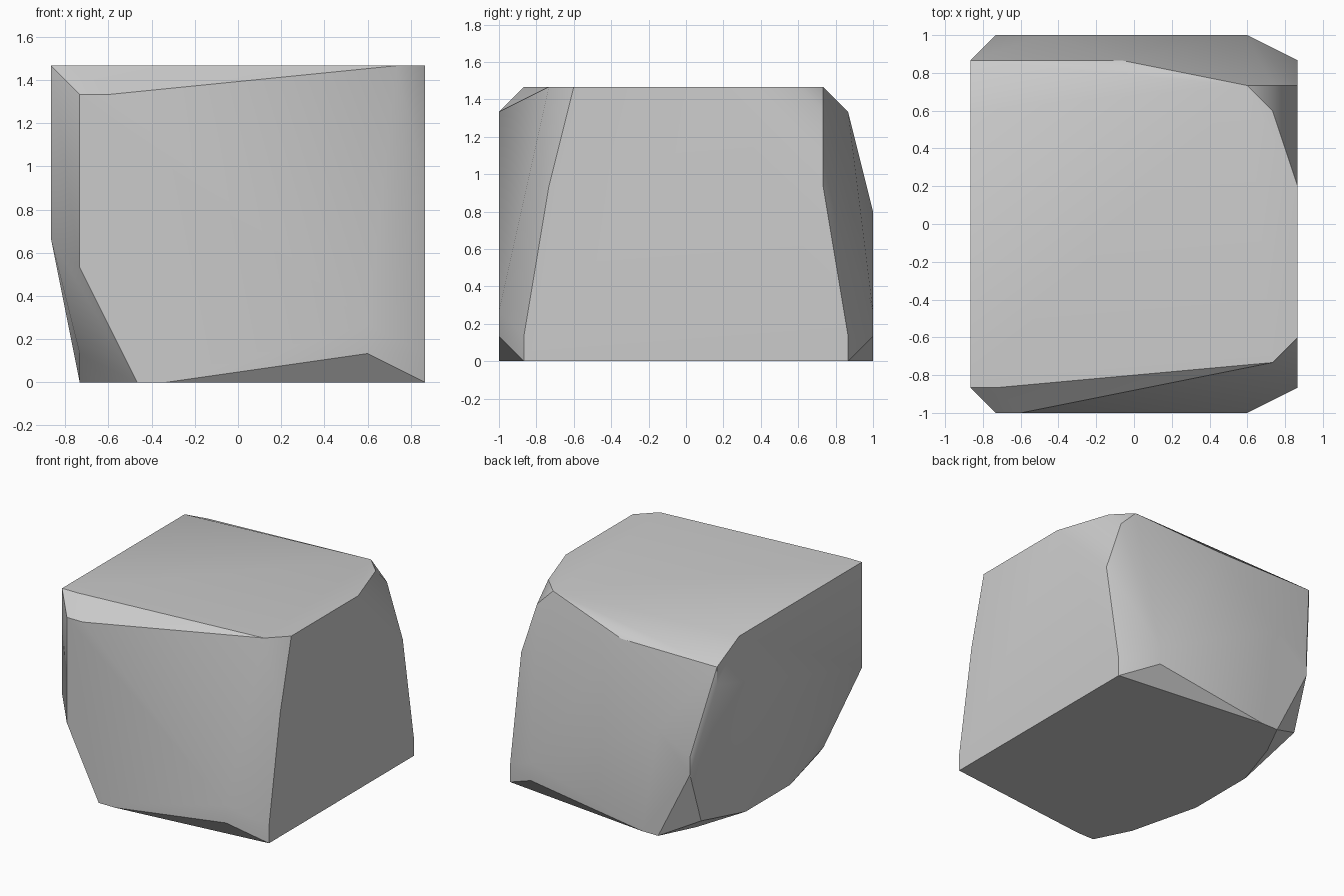
import bpy, bmesh, math

default_cube = bpy.data.objects.get("Cube")
if default_cube:
    bpy.data.objects.remove(default_cube, do_unlink=True)

STEP = 2 / 15            # grid pitch of the block
WIDTH, DEPTH = 13, 15    # block size in grid steps


def make_material(name, color):
    mat = bpy.data.materials.new(name)
    mat.use_nodes = True
    mat.diffuse_color = color
    mat.node_tree.nodes["Principled BSDF"].inputs["Base Color"].default_value = color
    return mat


def grid_to_world(point):
    across, back, up = point
    return ((across - WIDTH / 2) * STEP, (back - DEPTH / 2) * STEP, up * STEP)


def mirror_depth(points):
    return [(across, DEPTH - back, up) for across, back, up in points]


def make_hull(name, points, material):
    bm = bmesh.new()
    for point in points:
        bm.verts.new(grid_to_world(point))
    hull = bmesh.ops.convex_hull(bm, input=bm.verts[:])
    unused = set(hull["geom_interior"]) | set(hull["geom_unused"])
    loose = [item for item in unused if isinstance(item, bmesh.types.BMVert)]
    bmesh.ops.delete(bm, geom=loose, context="VERTS")
    # merge coplanar triangles into clean flat faces
    bmesh.ops.dissolve_limit(bm, angle_limit=math.radians(0.2),
                             verts=bm.verts[:], edges=bm.edges[:])
    bmesh.ops.recalc_face_normals(bm, faces=bm.faces[:])
    mesh = bpy.data.meshes.new(name)
    bm.to_mesh(mesh)
    bm.free()
    mesh.materials.append(material)
    obj = bpy.data.objects.new(name, mesh)
    bpy.context.collection.objects.link(obj)
    return obj


# corners shared by the front and the back
shared_corners = [(13, 1, 0), (13, 1, 1), (13, 2, 7), (11, 0, 1), (11, 0, 2),
                  (4, 0, 0), (3, 0, 0), (2, 2, 0), (1, 0, 4)]
# front chamfers
front_corners = [(0, 1, 11), (1, 1, 11), (12, 2, 11), (13, 3, 11),
                 (1, 0, 10), (2, 0, 10), (0, 1, 5), (1, 3, 1)]
# back chamfers
back_corners = [(13, 9, 11), (12, 12, 11), (11, 13, 11), (0, 12, 11),
                (12, 13, 10), (0, 14, 10), (6, 14, 10), (0, 14, 9),
                (3, 15, 6), (1, 15, 5), (1, 14, 1)]
# undercut along the side
side_corners = [(1, 10, 0), (1, 6, 0), (0, 10, 5)]

stone_gray = make_material("stone gray", (0.6, 0.6, 0.6, 1))
block = make_hull("faceted_block",
                  shared_corners + mirror_depth(shared_corners)
                  + front_corners + back_corners + side_corners, stone_gray)

# soft shading over shallow facets, crisp chamfers
bpy.ops.object.select_all(action="DESELECT")
block.select_set(True)
bpy.context.view_layer.objects.active = block
bpy.ops.object.shade_smooth_by_angle(angle=math.radians(30))
